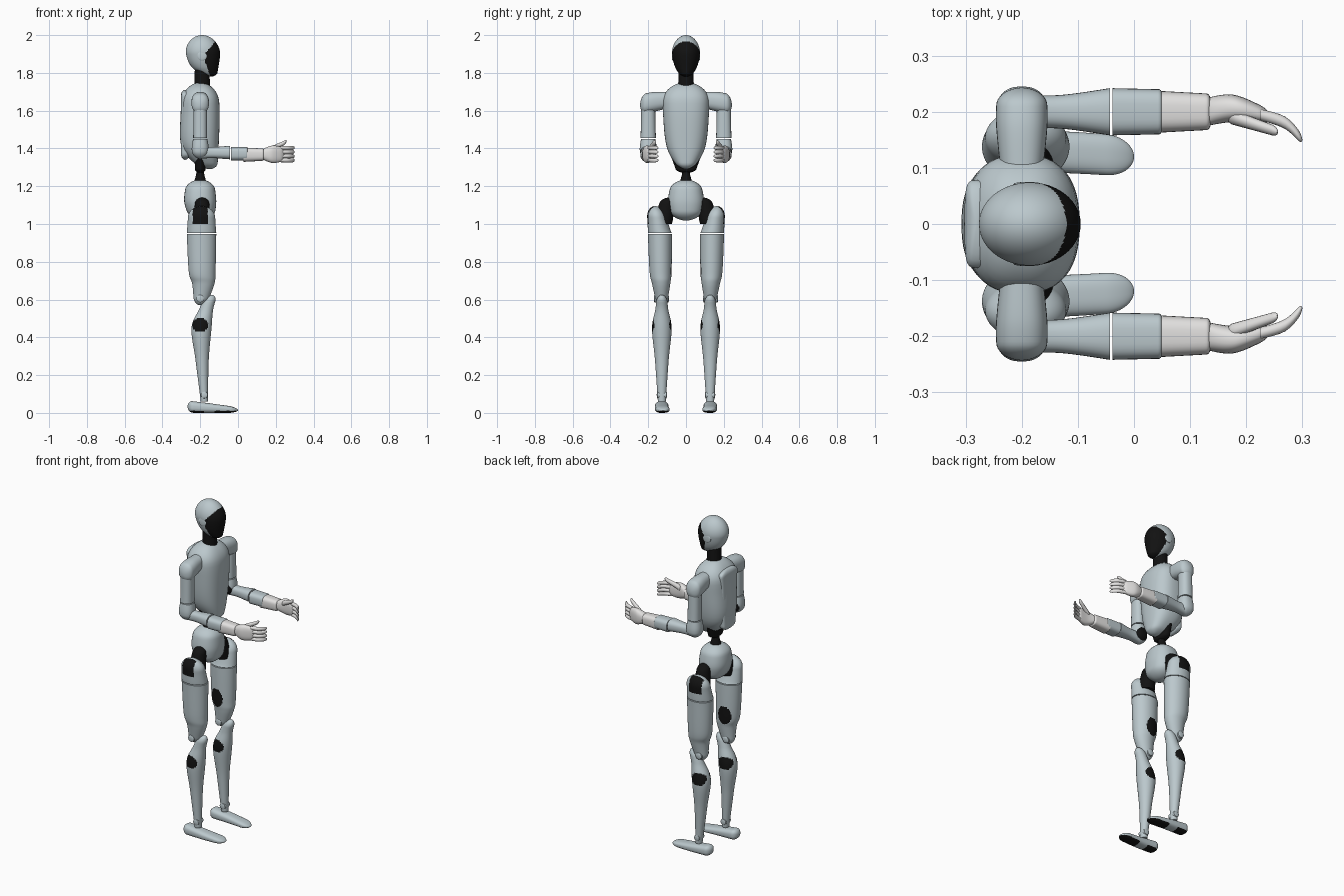
import bpy, bmesh, math
from mathutils import Vector

default = bpy.data.objects.get("Cube")
if default:
    bpy.data.objects.remove(default)


def material(name, color):
    mat = bpy.data.materials.new(name)
    mat.diffuse_color = (*color, 1)
    mat.use_nodes = True
    shader = mat.node_tree.nodes["Principled BSDF"]
    shader.inputs["Base Color"].default_value = (*color, 1)
    return mat


SHELL = material("blue grey shell", (.5, .58, .61))
HAND = material("pale grey hand", (.76, .75, .74))
BLACK = material("black joint", (.006, .006, .006))


def along(stations, t):
    """Smooth (Catmull-Rom) blend through the stations, t from 0 to 1."""
    padded = [stations[0], *stations, stations[-1]]
    place = t * (len(stations) - 1)
    i = min(int(place), len(stations) - 2)
    f = place - i
    return [q + f * (r - p + f * (2 * p - 5 * q + 4 * r - s + f * (3 * (q - r) + s - p))) / 2
            for p, q, r, s in zip(*padded[i:i + 4])]


def blend(value, t):
    """A constant, or a (start, end) pair that changes evenly."""
    if not isinstance(value, tuple):
        return value
    start, end = value
    return start + (end - start) * t


def rounding(distance, cap):
    """Elliptical shrink of the radius near a rounded end."""
    if distance >= cap:
        return 1
    return math.sqrt(max(0, 1 - (1 - distance / cap) ** 2))


def loft(name, axis, stations, mat=SHELL, at=0, ratio=1, caps=(0, 0), square=2,
         rings=32, sides=32, paint=None):
    """Skin rings along an axis. A station is (position on the axis, centre, radius)
    in the first cross direction; at and ratio set centre and radius in the second.
    Faces that pass the paint rule turn black. Parts away from the middle are mirrored."""
    main = "xyz".index(axis)
    u, v = [i for i in range(3) if i != main]
    first, last = stations[0][0], stations[-1][0]
    bm = bmesh.new()
    skin = []
    for j in range(rings + 1):
        t = (1 - math.cos(math.pi * j / rings)) / 2
        position, centre, radius = along(stations, t)
        radius *= rounding(abs(position - first), caps[0])
        radius *= rounding(abs(last - position), caps[1])
        radius = max(radius, .001)
        ring = []
        for k in range(sides):
            c, s = math.cos(math.tau * k / sides), math.sin(math.tau * k / sides)
            point = Vector()
            point[main] = position
            point[u] = centre + radius * math.copysign(abs(c) ** (2 / square), c)
            point[v] = blend(at, t) + radius * blend(ratio, t) * math.copysign(
                abs(s) ** (2 / square), s)
            ring.append(bm.verts.new(point))
        skin.append(ring)
    for low, high in zip(skin, skin[1:]):
        for k in range(sides):
            n = (k + 1) % sides
            bm.faces.new((low[k], low[n], high[n], high[k]))
    bm.faces.new(skin[0])
    bm.faces.new(skin[-1])
    bmesh.ops.recalc_face_normals(bm, faces=bm.faces)
    if paint:
        for face in bm.faces:
            face.material_index = int(paint(face.calc_center_median(), face.normal))
    mesh = bpy.data.meshes.new(name)
    bm.to_mesh(mesh)
    bm.free()
    mesh.materials.append(mat)
    if paint:
        mesh.materials.append(BLACK)
    obj = bpy.data.objects.new(name, mesh)
    bpy.context.collection.objects.link(obj)
    bpy.ops.object.select_all(action="DESELECT")
    obj.select_set(True)
    bpy.context.view_layer.objects.active = obj
    bpy.ops.object.shade_smooth_by_angle(angle=math.radians(40))
    if at != 0:
        mirror = obj.modifiers.new("Mirror", "MIRROR")
        mirror.use_axis = (False, True, False)


def in_disc(p, x, z, width, height):
    return math.hypot((p.x - x) / width, (p.z - z) / height) < 1


def face_mask(p, normal):
    rise = p.z - 1.89
    return p.x > -.185 + max(.85 * rise, -.35 * rise)


def hip_strap(p, normal):
    return normal.y > .2 and abs(p.x - BODY) < .04 and p.z > 1


def elbow_pad(p, normal):
    return normal.y < -.3 and in_disc(p, BODY, 1.39, .038, .036)


def thigh_pad(p, normal):
    return normal.y < -.3 and in_disc(p, BODY, .76, .04, .055)


def shin_pad(p, normal):
    return abs(normal.y) > .3 and in_disc(p, BODY, .465, .042, .038)


def sole(p, normal):
    return p.z < .011 and not -.18 < p.x < -.12


# Shared centre lines: body depth, arm and leg offsets
BODY, ARM, LEG = -.2, .2, .128

# Head and neck
loft("head", "z", [(2, -.19, .09), (1.9, -.185, .09), (1.83, -.174, .07), (1.78, -.142, .03)],
     ratio=.82, caps=(.1, .02), rings=96, sides=80, paint=face_mask)
loft("neck", "z", [(1.84, -.19, .038), (1.72, -.19, .042)], BLACK)

# Torso, back panel and waist
loft("torso", "z", [(1.75, BODY, .09), (1.6, BODY, .103), (1.4, BODY, .097), (1.29, -.15, .04)],
     ratio=(1.35, .87), caps=(.1, .03), square=2.5, sides=48)
loft("back_panel", "z", [(1.71, -.28, .022), (1.34, -.28, .022)],
     ratio=(3.7, 2.5), caps=(.03, .03), square=4)
loft("waist_block", "z", [(1.37, BODY, .03), (1.27, BODY, .028)], BLACK,
     ratio=(2.9, 1.6), caps=(0, .02), square=2.5)
loft("spine", "z", [(1.29, BODY, .022), (1.26, BODY, .022), (1.2, BODY, .04)], BLACK)
loft("pelvis", "z", [(1.235, BODY, .07), (1.12, BODY, .085), (1.018, -.19, .06)],
     ratio=(1.05, 1.2), caps=(.05, .05), square=2.3)

# Shoulders and upper arms
loft("shoulder", "y", [(.08, BODY, .036), (.18, BODY, .046), (.243, BODY, .043)],
     at=(1.66, 1.63), ratio=1.15, caps=(0, .03), square=2.4)
loft("upper_arm", "z", [(1.645, BODY, .036), (1.455, BODY, .037)],
     at=ARM, ratio=(1, 1.1), square=2.4)
loft("elbow", "z", [(1.45, BODY, .038), (1.4, BODY, .045), (1.345, BODY, .04)],
     at=ARM, caps=(0, .04), square=2.4, rings=40, sides=64, paint=elbow_pad)

# Forearms and wrists
loft("forearm", "x", [(-.2, ARM, .03), (-.13, ARM, .03), (-.043, ARM, .042)],
     at=1.378, ratio=(1.1, .84), square=2.5)
loft("forearm_cuff", "x", [(-.038, ARM, .042), (.055, ARM, .04)],
     at=1.372, ratio=.86, caps=(0, .01), square=3)
loft("wrist", "x", [(.03, ARM, .038), (.14, ARM, .032)], HAND, at=1.367, caps=(0, .01), square=3)

# Hands with four curled fingers and a raised thumb
loft("palm", "x", [(.13, ARM, .025), (.18, .206, .024), (.245, .19, .012)], HAND,
     at=1.369, ratio=(1, 2.8), caps=(0, .02), square=2.5)
for i, finger in enumerate(("little", "ring", "middle", "index")):
    loft(finger + "_finger", "x", [(.225, .195, .01), (.27, .18, .011), (.3, .15, .01)], HAND,
         at=1.337 + .022 * i, caps=(0, .01), rings=16, sides=16)
loft("thumb", "x", [(.165, .194, .014), (.257, .164, .009)], HAND,
     at=(1.385, 1.44), ratio=1.2, caps=(.01, .01), rings=16, sides=16)

# Hips and thighs
loft("hip_joint", "z", [(1.14, -.19, .035), (1, -.19, .048)], BLACK,
     at=(.09, LEG), ratio=1.1, caps=(.03, 0))
loft("hip_shell", "z", [(1.095, -.193, .07), (1.02, -.193, .073), (.953, -.193, .078)],
     at=(.165, .138), ratio=(.65, .8), caps=(.06, 0), rings=48, sides=64, paint=hip_strap)
loft("thigh", "z", [(.948, -.193, .078), (.75, -.19, .071), (.68, -.184, .058), (.57, BODY, .033)],
     at=(.138, LEG), ratio=.82, caps=(0, .04), rings=96, sides=80, paint=thigh_pad)

# Shins and feet
loft("shin", "z", [(.625, -.14, .032), (.55, -.168, .037), (.45, -.193, .053),
                   (.28, -.19, .035), (.06, -.178, .019)],
     at=LEG, ratio=(.85, 1.1), caps=(.04, 0), rings=96, sides=64, paint=shin_pad)
loft("foot", "x", [(-.267, LEG, .036), (-.13, LEG, .037), (0, .12, .036)],
     at=(.034, .014), ratio=(.92, .38), caps=(.03, .05), square=2.6,
     rings=64, sides=64, paint=sole)

# Round pivots at the ears, knees and ankles
for name, x, z, inner, outer, size in (("ear", -.19, 1.89, .06, .075, .025),
                                       ("knee_pivot", BODY, .605, .09, .17, .02),
                                       ("ankle_pivot", -.178, .095, .1, .155, .018)):
    loft(name, "y", [(inner, x, size), (outer, x, size)], at=z, caps=(.004, .004), rings=16)
